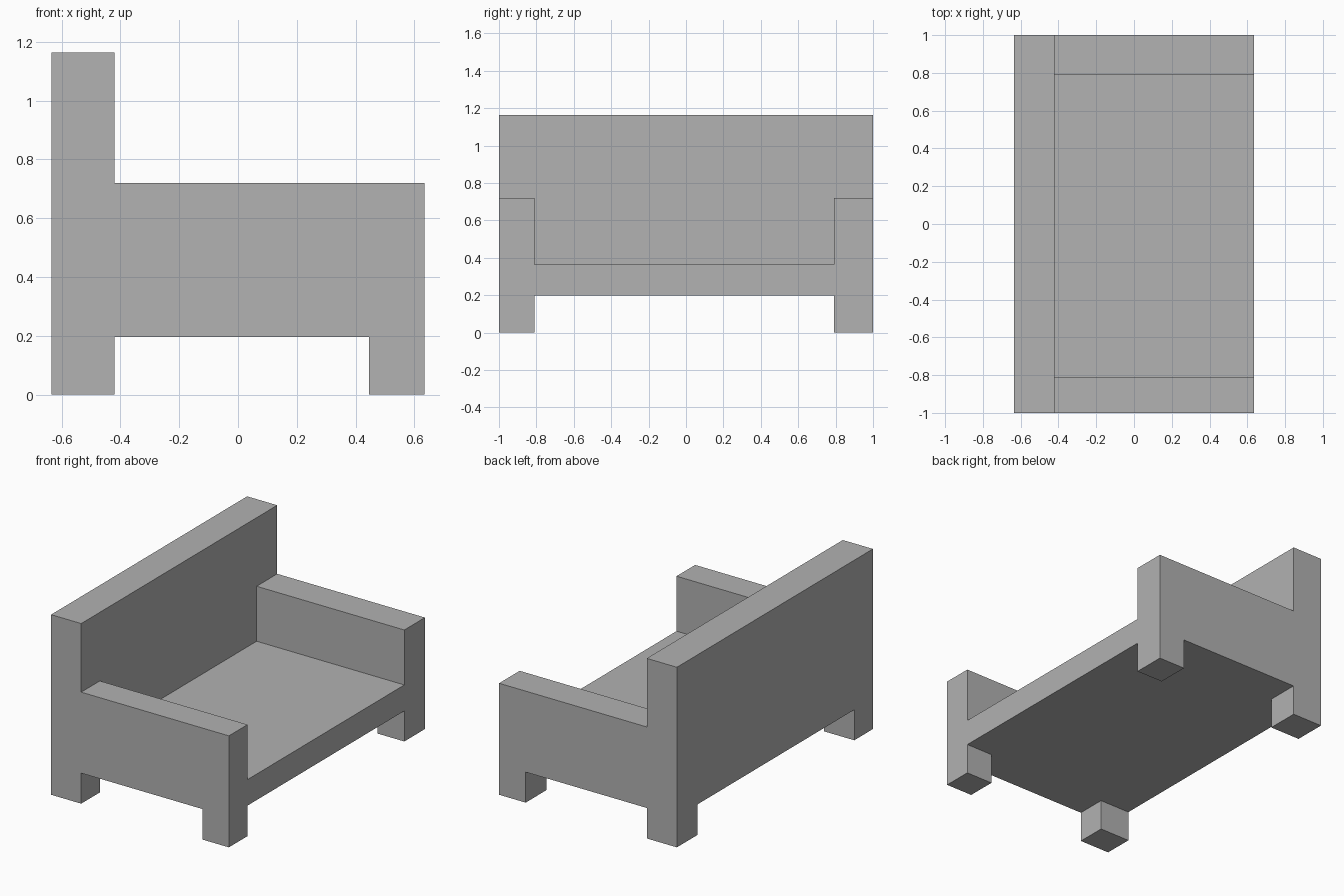
import bpy
from mathutils import Matrix, Vector
import bmesh

cube = bpy.data.objects.get("Cube")
if cube:
    bpy.data.objects.remove(cube, do_unlink=True)

grey = bpy.data.materials.new("plain_grey")
grey.use_nodes = True
colour = (0.445, 0.445, 0.445, 1)
grey.diffuse_color = colour
grey.node_tree.nodes["Principled BSDF"].inputs["Base Color"].default_value = colour


def box(name, xs, ys, zs):
    """Flat-shaded box spanning the given ranges."""
    low, high = (Vector(c) for c in zip(xs, ys, zs))
    bm = bmesh.new()
    bmesh.ops.create_cube(bm, size=1, matrix=Matrix.Translation((low + high) / 2)
                          @ Matrix.Diagonal((*(high - low), 1)))
    mesh = bpy.data.meshes.new(name)
    bm.to_mesh(mesh)
    bm.free()
    mesh.materials.append(grey)
    obj = bpy.data.objects.new(name, mesh)
    bpy.context.collection.objects.link(obj)


# Shared planes where the parts meet
rear, back_face, leg_face, front = -0.635, -0.42, 0.445, 0.635
right_side = (-1, -0.81)
left_side = (0.79, 1)
base, seat_top, arm_top, back_top = 0.197, 0.365, 0.72, 1.163

# Backrest and seat
box("backrest", (rear, back_face), (-1, 1), (base, back_top))
box("seat", (back_face, front), (right_side[1], left_side[0]), (base, seat_top))

# Armrests and legs on each side
for side, ys in (("right", right_side), ("left", left_side)):
    box(side + "_armrest", (back_face, front), ys, (base, arm_top))
    box(side + "_back_leg", (rear, back_face), ys, (0, base))
    box(side + "_front_leg", (leg_face, front), ys, (0, base))
